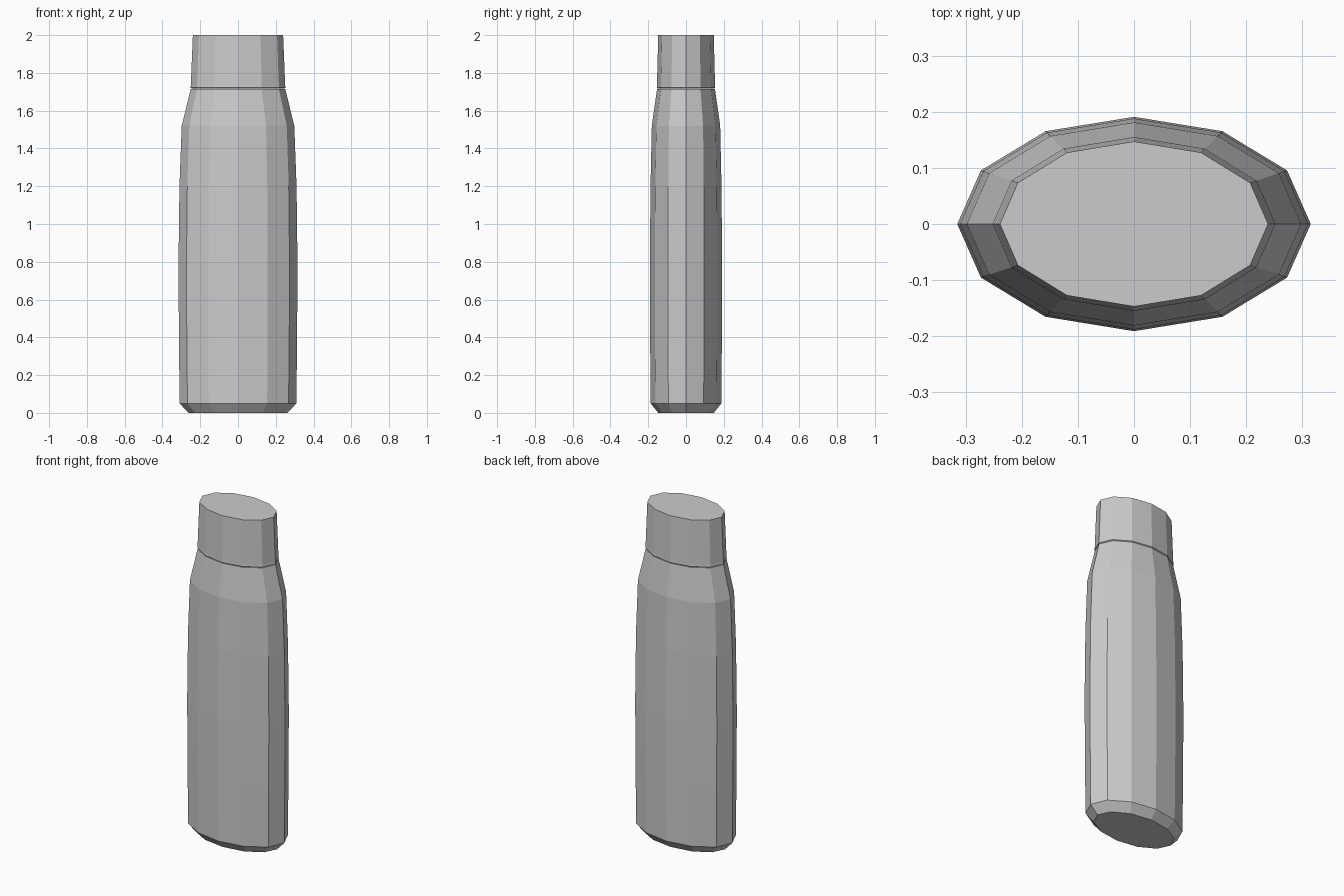
import bpy, math

cube = bpy.data.objects.get("Cube")
if cube:
    bpy.data.objects.remove(cube, do_unlink=True)

SIDES = 12

# Single plain grey for both parts
grey = bpy.data.materials.new("light_grey")
grey.use_nodes = True
colour = (0.6, 0.6, 0.6, 1)
grey.diffuse_color = colour
grey.node_tree.nodes["Principled BSDF"].inputs["Base Color"].default_value = colour


def oval_loft(name, rings):
    """Stack twelve-sided ovals given as (height, half width, half depth)."""
    verts, faces = [], []
    for z, rx, ry in rings:
        for i in range(SIDES):
            a = math.tau * i / SIDES
            verts.append((rx * math.cos(a), ry * math.sin(a), z))
    for r in range(len(rings) - 1):
        for i in range(SIDES):
            j = (i + 1) % SIDES
            lo, hi = r * SIDES, (r + 1) * SIDES
            faces.append((lo + i, lo + j, hi + j, hi + i))
    faces.append(tuple(reversed(range(SIDES))))
    top = (len(rings) - 1) * SIDES
    faces.append(tuple(range(top, top + SIDES)))
    mesh = bpy.data.meshes.new(name)
    mesh.from_pydata(verts, [], faces)
    mesh.materials.append(grey)
    obj = bpy.data.objects.new(name, mesh)
    bpy.context.collection.objects.link(obj)
    return obj


# Bottle body: chamfered foot, gently swelling wall, sloping shoulder
oval_loft("bottle_body", [
    (0.0, 0.262, 0.147),
    (0.05, 0.309, 0.187),
    (0.4, 0.313, 0.19),
    (0.8, 0.315, 0.191),
    (1.2, 0.31, 0.188),
    (1.52, 0.298, 0.181),
    (1.716, 0.25, 0.153),
])

# Tapered cap with a thin rounded lower lip
oval_loft("cap", [
    (1.717, 0.244, 0.149),
    (1.722, 0.252, 0.155),
    (1.73, 0.25, 0.154),
    (2.0, 0.239, 0.147),
])
